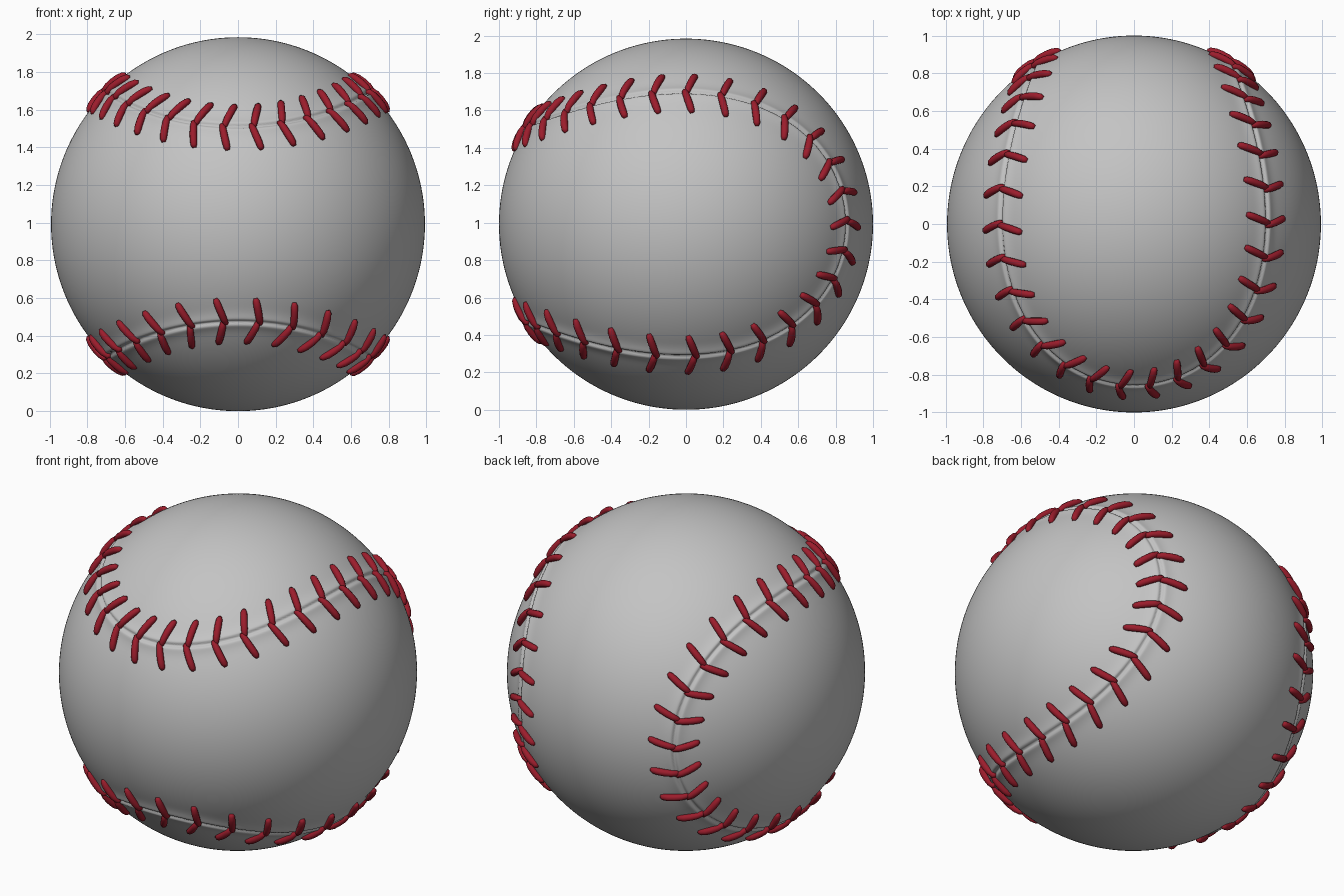
import bpy, bmesh, math
from mathutils import Vector, kdtree

if "Cube" in bpy.data.objects:
    bpy.data.objects.remove(bpy.data.objects["Cube"])

R = 0.992                                # ball radius
STRETCH = Vector((1.0, 1.008, 1.0))      # ball is very slightly longer in y
A, B = 0.76, 0.24                        # seam curve shape (A + B = 1)
C = 2 * math.sqrt(A * B)


def material(name, rgb):
    m = bpy.data.materials.new(name)
    m.diffuse_color = (*rgb, 1)
    m.use_nodes = True
    m.node_tree.nodes["Principled BSDF"].inputs["Base Color"].default_value = m.diffuse_color
    return m


def seam(t):
    """Point of the seam on the unit sphere."""
    return Vector((A * math.sin(t) + B * math.sin(3 * t),
                   -C * math.cos(2 * t),
                   A * math.cos(t) - B * math.cos(3 * t)))


def place(p):
    """Unit-ball space to world space."""
    return p * R * STRETCH + Vector((0, 0, R))


def finish(bm, name, mat):
    bmesh.ops.recalc_face_normals(bm, faces=bm.faces)
    for f in bm.faces:
        f.smooth = True
    me = bpy.data.meshes.new(name)
    bm.to_mesh(me)
    bm.free()
    me.materials.append(mat)
    ob = bpy.data.objects.new(name, me)
    bpy.context.collection.objects.link(ob)
    return ob


leather = material("grey leather", (0.55, 0.55, 0.55))
thread = material("dark red thread", (0.33, 0.012, 0.025))

# Leather ball: sphere refined along the seam, with a raised lip and thin groove
N = 3000
tree = kdtree.KDTree(N)
for i in range(N):
    tree.insert(seam(2 * math.pi * i / N), i)
tree.balance()

bm = bmesh.new()
bmesh.ops.create_icosphere(bm, subdivisions=7, radius=1)
near = {v for v in bm.verts if tree.find(v.co)[2] < 0.06}
edges = [e for e in bm.edges if e.verts[0] in near and e.verts[1] in near]
bmesh.ops.subdivide_edges(bm, edges=edges, cuts=1, use_grid_fill=True)
for v in bm.verts:
    n = v.co.normalized()
    d = tree.find(n)[2]
    lift = 0.013 * math.exp(-(d / 0.045) ** 2) - 0.016 * math.exp(-(d / 0.011) ** 2)
    v.co = place(n * (1 + lift))
finish(bm, "leather_ball", leather)

# Stitch positions along the seam: (start angle, end angle, stitches)
SPANS = [(45, 133.3, 14), (133.3, 225.2, 13), (225.2, 315, 14), (315, 405, 15)]
angles = [math.radians(a + (b - a) * k / n) for a, b, n in SPANS for k in range(n)]

# One stitch leg: (sideways, forward, height, thickness)
LEG = [(-0.010, -0.004, 0.000, 0.010), (0.000, 0.000, 0.012, 0.016),
       (0.030, 0.008, 0.016, 0.019), (0.065, 0.018, 0.015, 0.020),
       (0.100, 0.029, 0.012, 0.020), (0.128, 0.038, 0.006, 0.018),
       (0.142, 0.043, 0.000, 0.011)]
SIDES = 10


def add_leg(bm, t, side):
    p = seam(t)
    fwd = (seam(t + 0.01) - seam(t - 0.01)).normalized()
    across = p.cross(fwd).normalized() * side
    shift = 0.006 * side                 # the two legs sit slightly staggered
    path = [((p + across * s + fwd * (f + shift)).normalized() * (1 + h), r)
            for s, f, h, r in LEG]
    rings = []
    for i, (c, r) in enumerate(path):
        d = (path[min(i + 1, len(path) - 1)][0] - path[max(i - 1, 0)][0]).normalized()
        u = d.cross(c).normalized()
        w = u.cross(d)
        rings.append([bm.verts.new(place(c + (u * math.cos(a) + w * math.sin(a)) * r))
                      for a in (2 * math.pi * k / SIDES for k in range(SIDES))])
    for lo, hi in zip(rings, rings[1:]):
        for k in range(SIDES):
            j = (k + 1) % SIDES
            bm.faces.new((lo[k], lo[j], hi[j], hi[k]))
    bm.faces.new(rings[0])
    bm.faces.new(rings[-1])


# Red V-shaped stitches along the whole seam
bm = bmesh.new()
for t in angles:
    for side in (1, -1):
        add_leg(bm, t, side)
finish(bm, "seam_stitches", thread)
